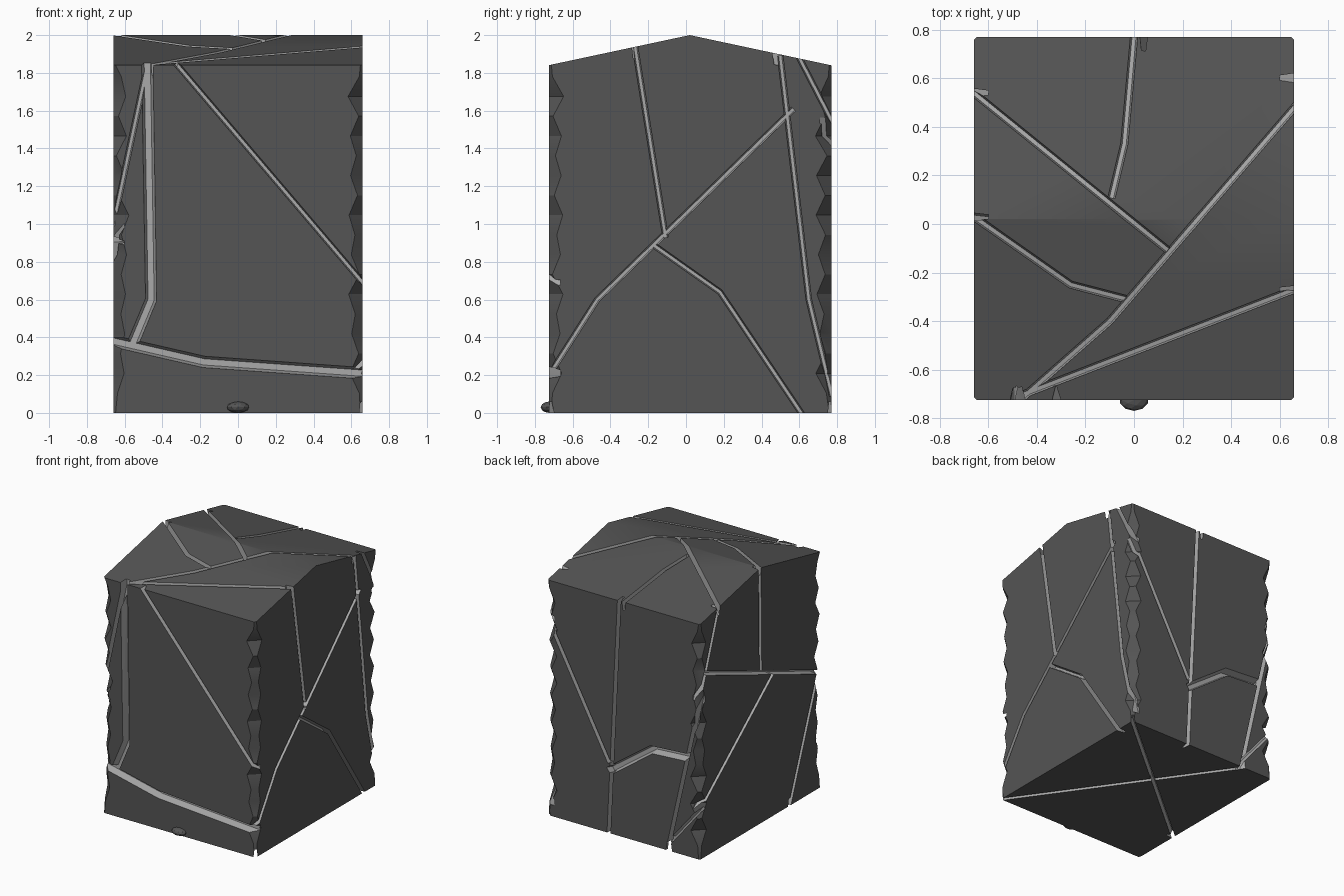
import bpy, bmesh, random, math
from mathutils import Vector

if "Cube" in bpy.data.objects:
    bpy.data.objects.remove(bpy.data.objects["Cube"])

random.seed(4)
X, Y0, Y1, RIDGE, TOP = 0.66, -0.725, 0.77, 0.02, 2.0
EAVE = 1.84


def roof(y):
    return TOP - (TOP - EAVE) * abs(y - RIDGE) / (Y1 - RIDGE)


def grey(name, v):
    m = bpy.data.materials.new(name)
    m.diffuse_color = (v, v, v, 1)
    m.use_nodes = True
    m.node_tree.nodes["Principled BSDF"].inputs["Base Color"].default_value = m.diffuse_color
    return m


def make_object(name, bm, mat):
    bmesh.ops.recalc_face_normals(bm, faces=bm.faces)
    me = bpy.data.meshes.new(name)
    bm.to_mesh(me)
    bm.free()
    ob = bpy.data.objects.new(name, me)
    bpy.context.collection.objects.link(ob)
    me.materials.append(mat)
    return ob


dark, light = grey("dark_stone", 0.09), grey("crack_stone", 0.4)

# Block: stacked rings with chipped corners and a low gabled top
bm = bmesh.new()
rings = []
LEVELS = 18
for k in range(LEVELS + 1):
    end = k in (0, LEVELS)
    z = 1.78 * k / (LEVELS - 1)
    c = [0.012 if end else (0.03 if k % 2 else 0.07) + random.uniform(-0.015, 0.015)
         for _ in range(4)]
    pts = [(-X + c[0], Y0), (X - c[1], Y0), (X, Y0 + c[1]), (X, RIDGE), (X, Y1 - c[2]),
           (X - c[2], Y1), (-X + c[3], Y1), (-X, Y1 - c[3]), (-X, RIDGE), (-X, Y0 + c[0])]
    rings.append([bm.verts.new((x, y, roof(y) if k == LEVELS else z)) for x, y in pts])
for a, b in zip(rings, rings[1:]):
    for i in range(10):
        j = (i + 1) % 10
        bm.faces.new((a[i], a[j], b[j], b[i]))
bm.faces.new(rings[0][::-1])
top = rings[-1]
bm.faces.new(top[8:] + top[:4])
bm.faces.new(top[3:9])
block = make_object("cracked_stone_block", bm, dark)

# Mapping from each side's flat coordinates plus height above the surface
SIDES = {
    "front": lambda a, b, d: (a, Y0 - d, b),
    "back": lambda a, b, d: (a, Y1 + d, b),
    "right": lambda a, b, d: (X + d, a, b),
    "left": lambda a, b, d: (-X - d, a, b),
    "top": lambda a, b, d: (a, b, roof(b) + d),
    "bottom": lambda a, b, d: (a, b, -d),
}

# Main crack paths on each side
CRACKS = {
    "front": [[(-.32, EAVE), (X, .69)], [(-.48, EAVE), (-X, 1)]],
    "right": [[(-.27, 1.94), (-.11, .94)], [(Y0, .2), (-.47, .6), (.56, 1.6)],
              [(-.16, .88), (.18, .64), (.61, 0)], [(.5, 1.88), (.65, .6), (Y1, .1)],
              [(.6, 1.88), (Y1, 1.55)]],
    "top": [[(-.47, Y0), (-.1, -.4), (X, .48)], [(-X, .54), (.13, -.1)],
            [(0, Y1), (-.04, .33), (-.09, .12)], [(-X, .03), (-.26, -.25), (-.03, -.31)],
            [(-.45, -.7), (X, -.27)]],
    "back": [[(.04, EAVE), (.13, 0)], [(X, 1.55), (.13, .56)],
             [(-X, 1.25), (-.38, 0)], [(-.39, .06), (-X, .39)]],
    "left": [[(.54, 1.89), (Y1, 1.25)], [(Y1, .39), (-.14, 1.12)], [(.69, 1.43), (Y0, .9)],
             [(.03, TOP), (.02, 1.2)], [(Y0, 1), (-.34, 0)]],
    "bottom": [[(X, Y0), (-.4, Y1)], [(X, Y1), (-X, -.34)]],
}
# Wider cracks
WIDE = {
    "front": [[(-.48, EAVE), (-.46, .6), (-.56, .36)], [(-X, .38), (-.18, .27), (X, .21)]],
    "back": [[(.12, .49), (-.24, .75), (-.54, .77)]],
}


def add_crack(bm, side, width, pts, depth=0.06, over=0.025):
    """Mitred ribbon with tapered walls, sunk into one side."""
    p = [Vector(q) for q in pts]
    p[0] += (p[0] - p[1]).normalized() * 0.012
    p[-1] += (p[-1] - p[-2]).normalized() * 0.012
    path = [p[0]]
    for a, b in zip(p, p[1:]):
        n = max(1, math.ceil((b - a).length / 0.2)) if side == "top" else 1
        path += [a.lerp(b, i / n) for i in range(1, n + 1)]
    secs = []
    for i, q in enumerate(path):
        d0 = (q - path[max(i - 1, 0)]).normalized()
        d1 = (path[min(i + 1, len(path) - 1)] - q).normalized()
        d = (d0 + d1).normalized()
        n = Vector((-d.y, d.x)) * width / 2
        secs.append([bm.verts.new(SIDES[side](*(q + n * s), h)) for s, h in
                     ((1.2, over), (-1.2, over), (-.55, -depth), (.55, -depth))])
    for a, b in zip(secs, secs[1:]):
        for i in range(4):
            j = (i + 1) % 4
            bm.faces.new((a[i], a[j], b[j], b[i]))
    bm.faces.new(secs[0])
    bm.faces.new(secs[-1][::-1])


# Carve all cracks
bm = bmesh.new()
for table, width in ((CRACKS, 0.03), (WIDE, 0.06)):
    for side, paths in table.items():
        for pts in paths:
            add_crack(bm, side, width, pts)
cutter = make_object("crack_cutter", bm, light)
cutter.hide_render = True
mod = block.modifiers.new("cracks", "BOOLEAN")
mod.operation, mod.solver, mod.object = "DIFFERENCE", "EXACT", cutter
mod.use_self = True
mod.material_mode = "TRANSFER"
bpy.context.view_layer.objects.active = block
block.select_set(True)
bpy.ops.object.modifier_apply(modifier="cracks")
bpy.data.objects.remove(cutter)
bpy.ops.object.shade_smooth_by_angle(angle=math.radians(28))

# Small chip sticking out at the front foot
bm = bmesh.new()
bmesh.ops.create_icosphere(bm, subdivisions=2, radius=1)
for v in bm.verts:
    v.co = (v.co.x * 0.06, Y0 + v.co.y * 0.045, 0.03 + v.co.z * 0.03)
make_object("front_chip", bm, dark)
